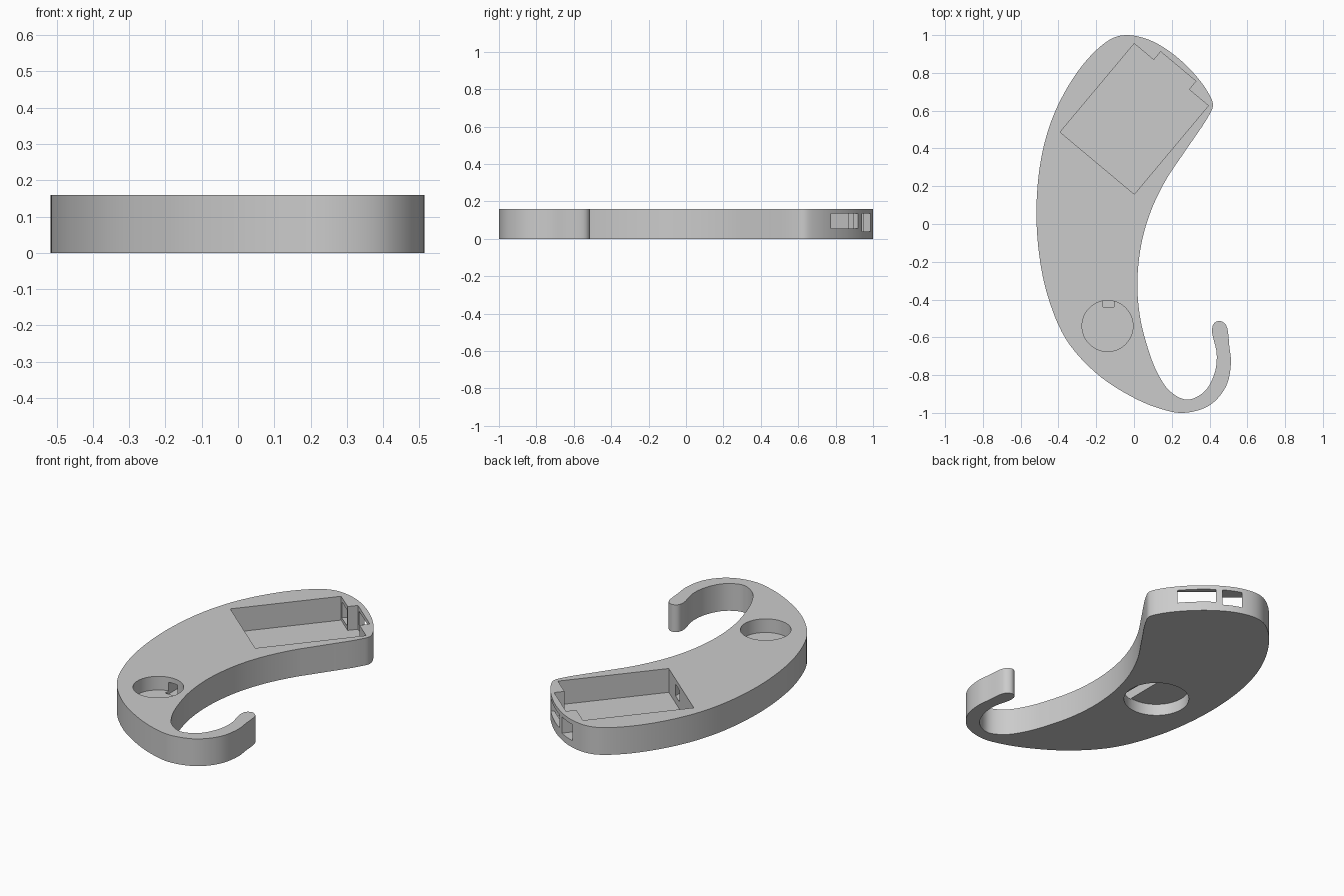
import bpy, bmesh, math
from mathutils import Vector

if "Cube" in bpy.data.objects:
    bpy.data.objects.remove(bpy.data.objects["Cube"])

HEIGHT = 0.16


def prism(name, points, z0, z1):
    """Extrude a closed 2D outline from z0 up to z1."""
    bm = bmesh.new()
    face = bm.faces.new([bm.verts.new((x, y, z0)) for x, y in points])
    top = bmesh.ops.extrude_face_region(bm, geom=[face])
    moved = [v for v in top["geom"] if isinstance(v, bmesh.types.BMVert)]
    bmesh.ops.translate(bm, verts=moved, vec=(0, 0, z1 - z0))
    bmesh.ops.recalc_face_normals(bm, faces=bm.faces)
    mesh = bpy.data.meshes.new(name)
    bm.to_mesh(mesh)
    bm.free()
    obj = bpy.data.objects.new(name, mesh)
    bpy.context.collection.objects.link(obj)
    return obj


def smooth_loop(points, steps=6):
    """Closed centripetal-style spline through the given points."""
    pts = [Vector(p) for p in points]
    n, out = len(pts), []
    for i in range(n):
        p = [pts[(i + k) % n] for k in (-1, 0, 1, 2)]
        t = [0.0]
        for a, b in zip(p, p[1:]):
            t.append(t[-1] + math.sqrt((b - a).length))
        for s in range(steps):
            u = t[1] + (t[2] - t[1]) * s / steps
            layer = p
            for deg, spans in ((1, (0, 1, 2)), (2, (0, 1))):
                layer = [layer[k].lerp(layer[k + 1], (u - t[k]) / (t[k + deg] - t[k])) for k in spans]
            out.append(layer[0].lerp(layer[1], (u - t[1]) / (t[2] - t[1])))
    return out


def circle(cx, cy, r, n=64):
    return [(cx + r * math.cos(2 * math.pi * i / n),
             cy + r * math.sin(2 * math.pi * i / n)) for i in range(n)]


def tilted(points):
    """Map pocket-aligned (u, v) coordinates to x, y."""
    return [(0.767 * u + 0.642 * v, -0.642 * u + 0.767 * v) for u, v in points]


def rect(u0, u1, v0, v1):
    return [(u0, v0), (u1, v0), (u1, v1), (u0, v1)]


# Curved hook body
outline = [
    (-0.035, 1.0), (0.08, 0.975), (0.2, 0.905), (0.31, 0.805), (0.39, 0.7),
    (0.418, 0.63), (0.395, 0.572), (0.27, 0.385), (0.17, 0.235), (0.09, 0.07),
    (0.04, -0.1), (0.018, -0.3), (0.03, -0.48), (0.065, -0.63), (0.12, -0.78),
    (0.19, -0.885), (0.28, -0.93), (0.37, -0.89), (0.425, -0.795), (0.438, -0.69),
    (0.413, -0.565), (0.423, -0.527), (0.453, -0.513), (0.487, -0.535),
    (0.505, -0.65), (0.513, -0.74), (0.487, -0.86), (0.4, -0.96), (0.26, -1.0),
    (0.13, -0.975), (-0.02, -0.91), (-0.2, -0.79), (-0.36, -0.61), (-0.46, -0.37),
    (-0.507, -0.12), (-0.515, 0.13), (-0.485, 0.38), (-0.42, 0.59), (-0.31, 0.79),
    (-0.2, 0.92), (-0.11, 0.985)]
body = prism("hook_body", smooth_loop(outline), 0, HEIGHT)

# Cutters: pocket with stepped end wall, two end windows, holes, cable channel
pocket = [(-0.612, 0.122), (-0.1, 0.122), (-0.1, 0.733), (-0.234, 0.733),
          (-0.234, 0.79), (-0.477, 0.79), (-0.477, 0.733), (-0.612, 0.733)]
cutters = [
    prism("pocket_cutter", tilted(pocket), 0.02, 0.3),
    prism("wide_window_cutter", tilted(rect(-0.453, -0.239, 0.71, 1.1)), 0.055, 0.135),
    prism("narrow_window_cutter", tilted(rect(-0.597, -0.49, 0.71, 1.1)), 0.04, 0.135),
    prism("round_socket_cutter", circle(-0.14, -0.54, 0.135), 0.08, 0.3),
    prism("base_recess_cutter", circle(-0.2, -0.045, 0.18), -0.1, 0.07),
    prism("cable_channel_cutter", rect(-0.165, -0.105, -0.44, 0.33), 0.062, 0.13)]

bpy.context.view_layer.objects.active = body
body.select_set(True)
for cutter in cutters:
    cutter.hide_render = True
    mod = body.modifiers.new(cutter.name, "BOOLEAN")
    mod.operation = "DIFFERENCE"
    mod.solver = "EXACT"
    mod.object = cutter
    bpy.ops.object.modifier_apply(modifier=mod.name)
    bpy.data.objects.remove(cutter)

bpy.ops.object.shade_smooth_by_angle(angle=math.radians(30))
